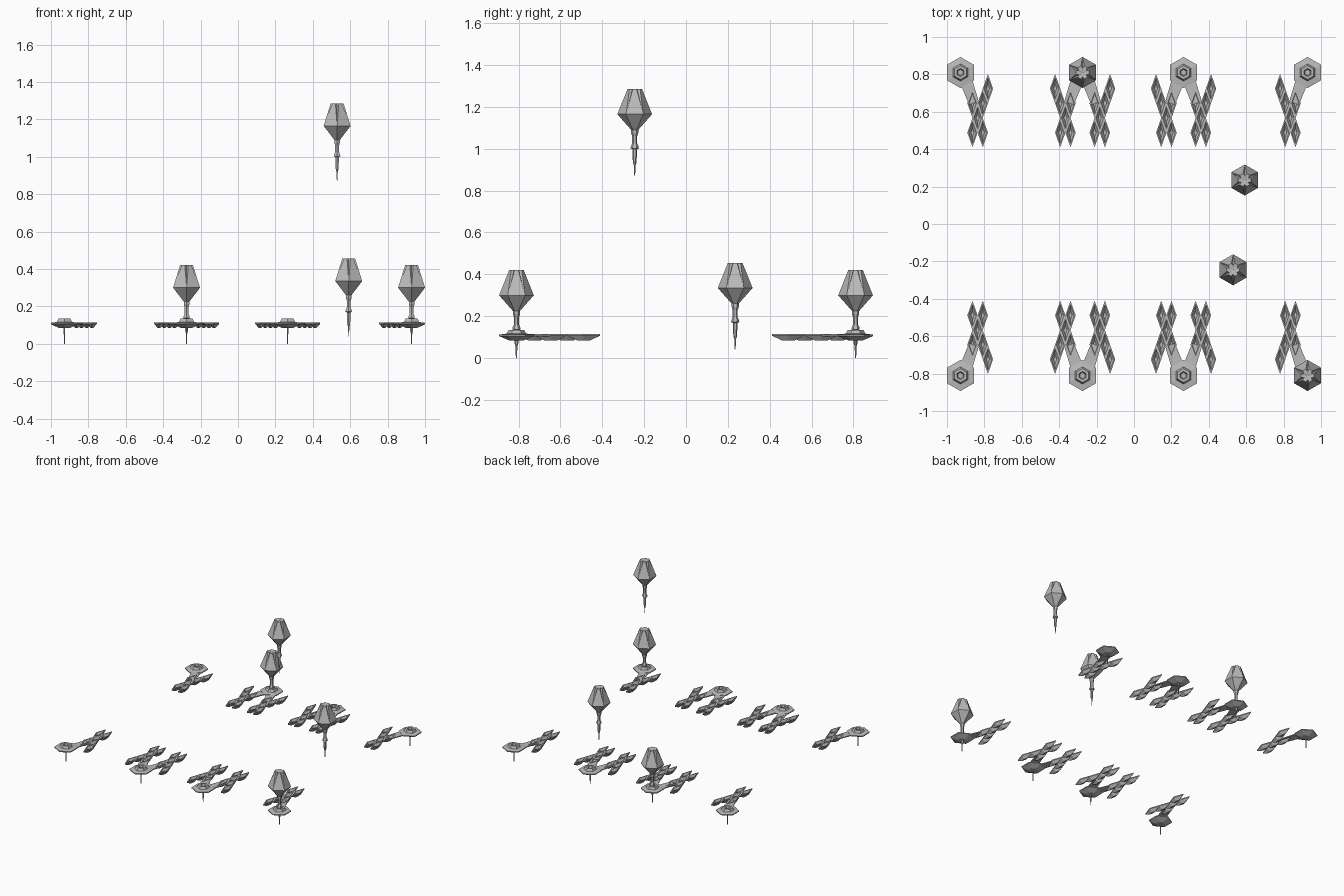
import bpy, bmesh, math
from mathutils import Vector

cube = bpy.data.objects.get("Cube")
if cube:
    bpy.data.objects.remove(cube)


def material(name, value):
    m = bpy.data.materials.new(name)
    m.use_nodes = True
    col = (value, value, value, 1)
    m.diffuse_color = col
    m.node_tree.nodes["Principled BSDF"].inputs["Base Color"].default_value = col
    return m


GREY = material("pale grey", 0.5)
R = 0.083                      # hexagon radius, corners on +-y
TILE_W, TILE_H = 0.0275, 0.0785  # half diagonals of a lattice tile


def polar(r, deg, z):
    a = math.radians(deg)
    return Vector((r * math.cos(a), r * math.sin(a), z))


def hex_ring(r, z):
    return [polar(r, 30 + 60 * i, z) for i in range(6)]


def diamond_ring(k_w, k_h, z):
    w, h = TILE_W * k_w, TILE_H * k_h
    return [Vector(p) for p in ((w, 0, z), (0, h, z), (-w, 0, z), (0, -h, z))]


def loft(bm, rings, at=Vector((0, 0, 0)), cap_start=True, cap_end=True):
    rows = [[bm.verts.new(p + at) for p in ring] for ring in rings]
    for a, b in zip(rows, rows[1:]):
        for i in range(len(a)):
            j = (i + 1) % len(a)
            bm.faces.new((a[i], a[j], b[j], b[i]))
    if cap_start:
        bm.faces.new(rows[0][::-1])
    if cap_end:
        bm.faces.new(rows[-1])
    return rows


def finish(bm, name, loc=(0, 0, 0)):
    bmesh.ops.recalc_face_normals(bm, faces=bm.faces)
    me = bpy.data.meshes.new(name)
    bm.to_mesh(me)
    bm.free()
    me.materials.append(GREY)
    ob = bpy.data.objects.new(name, me)
    ob.location = loc
    bpy.context.scene.collection.objects.link(ob)
    return ob


def faceted_pod(name, loc):
    bm = bmesh.new()
    # spike, collar, stem and flaring lower half
    profile = [(0.002, 0), (0.004, 0.05), (0.009, 0.065), (0.011, 0.128),
               (0.020, 0.132), (0.018, 0.142), (0.012, 0.155), (0.012, 0.19),
               (0.017, 0.205), (0.017, 0.22), (R, 0.295)]
    rows = loft(bm, [hex_ring(r, z) for r, z in profile], cap_end=False)
    wide = rows[-1]
    # upper half: flat panels separated by narrow grooves at the corners
    top = []
    for i in range(6):
        c = 30 + 60 * i
        top.append([bm.verts.new(polar(r, c + d, 0.415))
                    for r, d in ((0.036, -15), (0.023, 0), (0.036, 15))])
    hub = bm.verts.new((0, 0, 0.41))
    for i in range(6):
        a, b = top[i], top[(i + 1) % 6]
        bm.faces.new((wide[i], wide[(i + 1) % 6], b[0], a[2]))
        bm.faces.new((a[2], b[0], hub))
        for p, q in zip(a, a[1:]):
            bm.faces.new((wide[i], q, p))
            bm.faces.new((p, q, hub))
    return finish(bm, name, loc)


def dock(name, loc):
    bm = bmesh.new()
    # spike, dish, raised collar and socket
    profile = [(0.003, 0), (0.005, 0.085), (0.036, 0.085), (R, 0.105), (R, 0.112),
               (0.046, 0.117), (0.037, 0.135), (0.022, 0.135), (0.016, 0.115)]
    loft(bm, [hex_ring(r, z) for r, z in profile])
    return finish(bm, name, loc)


def lattice(name, loc, side, inward):
    """Crossed rows of hollow diamond tiles beside a dock."""
    bm = bmesh.new()
    rings = [diamond_ring(*k) for k in
             ((0.25, 0.4, 0.085), (1, 1, 0.107), (1, 1, 0.115),
              (0.75, 0.75, 0.115), (0.3, 0.3, 0.095))]
    for u, v in ((0, 0), (1, 1), (2, 2), (-1, 1), (1, -1), (-1, -1)):
        at = Vector((side * (0.092 + u * TILE_W),
                     inward * (0.243 - v * TILE_H), 0))
        loft(bm, rings, at)
    return finish(bm, name, loc)


def arm(name, loc, side, inward):
    """Flat link from the dock to the inner tile."""
    bm = bmesh.new()
    outline = ((0, 0.06), (0.062, 0.035), (0.098, 0.155), (0.046, 0.172))
    rings = [[Vector((side * x, inward * y, z)) for x, y in outline]
             for z in (0.104, 0.111)]
    loft(bm, rings)
    return finish(bm, name, loc)


# two facing rows of docks; end docks carry a lattice on the inner side only
for row, y in (("front", -0.81), ("back", 0.81)):
    inward = -1 if y > 0 else 1
    for n, (x, sides) in enumerate(((-0.928, (1,)), (-0.275, (-1, 1)),
                                    (0.265, (-1, 1)), (0.928, (-1,)))):
        tag = f"{row}_{n + 1}"
        dock("dock_" + tag, (x, y, 0))
        for s in sides:
            part = tag + ("_left" if s > 0 else "_right")
            lattice("lattice_" + part, (x, y, 0), s, inward)
            arm("arm_" + part, (x, y, 0), s, inward)

# docked and floating pods
faceted_pod("docked_pod_back", (-0.275, 0.81, 0.005))
faceted_pod("docked_pod_front", (0.928, -0.81, 0.005))
faceted_pod("floating_pod_low", (0.592, 0.235, 0.04))
faceted_pod("floating_pod_high", (0.53, -0.245, 0.87))
